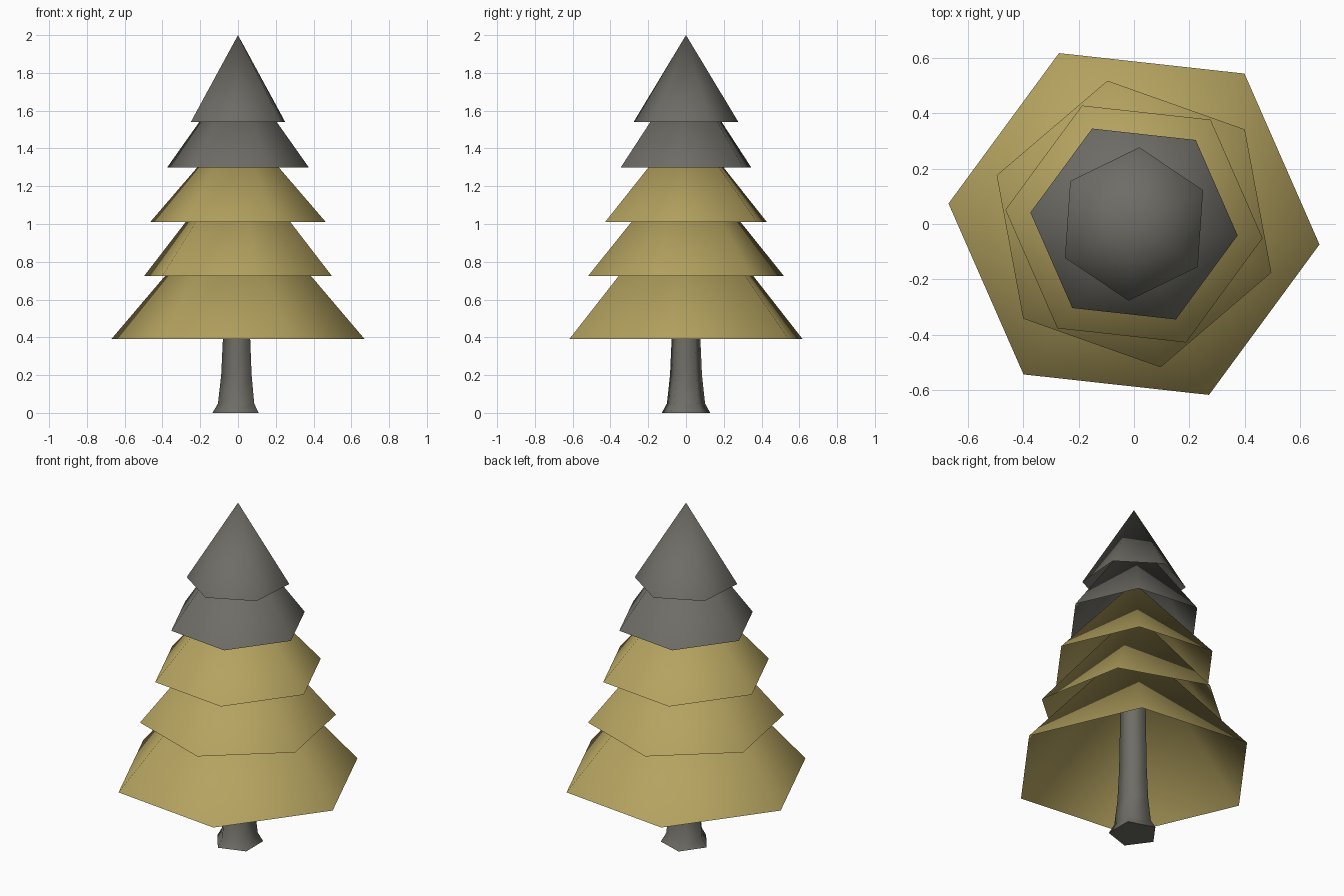
import bpy
import bmesh
from math import cos, sin, tau, radians

start_cube = bpy.data.objects.get("Cube")
if start_cube:
    bpy.data.objects.remove(start_cube, do_unlink=True)


def make_material(name, rgb):
    mat = bpy.data.materials.new(name)
    mat.use_nodes = True
    color = (*rgb, 1.0)
    mat.diffuse_color = color
    mat.node_tree.nodes["Principled BSDF"].inputs["Base Color"].default_value = color
    return mat


gold = make_material("golden_foliage", (0.46, 0.365, 0.117))
gray = make_material("stone_gray", (0.155, 0.152, 0.133))


def finish(name, bm, mat):
    mesh = bpy.data.meshes.new(name)
    bm.normal_update()
    bm.to_mesh(mesh)
    bm.free()
    mesh.materials.append(mat)
    obj = bpy.data.objects.new(name, mesh)
    bpy.context.collection.objects.link(obj)
    return obj


def ring(bm, sides, radius, z, turn):
    angles = [radians(turn) + tau * i / sides for i in range(sides)]
    return [bm.verts.new((radius * cos(a), radius * sin(a), z)) for a in angles]


def foliage_tier(name, radius, base, tip, turn, mat):
    """Open, smooth six-sided cone."""
    bm = bmesh.new()
    rim = ring(bm, 6, radius, base, turn)
    apex = bm.verts.new((0, 0, tip))
    for a, b in zip(rim, rim[1:] + rim[:1]):
        bm.faces.new((a, b, apex)).smooth = True
    return finish(name, bm, mat)


def tree_trunk(profile, sides, turn, mat):
    """Flared trunk lofted through rings, with a flat foot."""
    bm = bmesh.new()
    rings = [ring(bm, sides, r, z, turn) for r, z in profile]
    for low, high in zip(rings, rings[1:]):
        for i in range(sides):
            j = (i + 1) % sides
            bm.faces.new((low[i], low[j], high[j], high[i])).smooth = True
    foot = bm.faces.new(rings[0][::-1])
    for edge in foot.edges:
        edge.smooth = False
    return finish("trunk", bm, mat)


# Trunk: radius and height of each ring
tree_trunk([(0.135, 0), (0.106, 0.05), (0.089, 0.2), (0.08, 0.39), (0.07, 0.95)],
           5, 180, gray)

# Foliage: radius, rim height, tip height, turn in degrees
foliage_tier("bottom_foliage", 0.675, 0.39, 1.18, -6.3, gold)
foliage_tier("lower_foliage", 0.527, 0.725, 1.37, -19.5, gold)
foliage_tier("middle_foliage", 0.468, 1.01, 1.55, -6.3, gold)
foliage_tier("upper_foliage", 0.377, 1.3, 1.83, -6.3, gray)
foliage_tier("top_foliage", 0.278, 1.54, 2.0, 26, gray)
